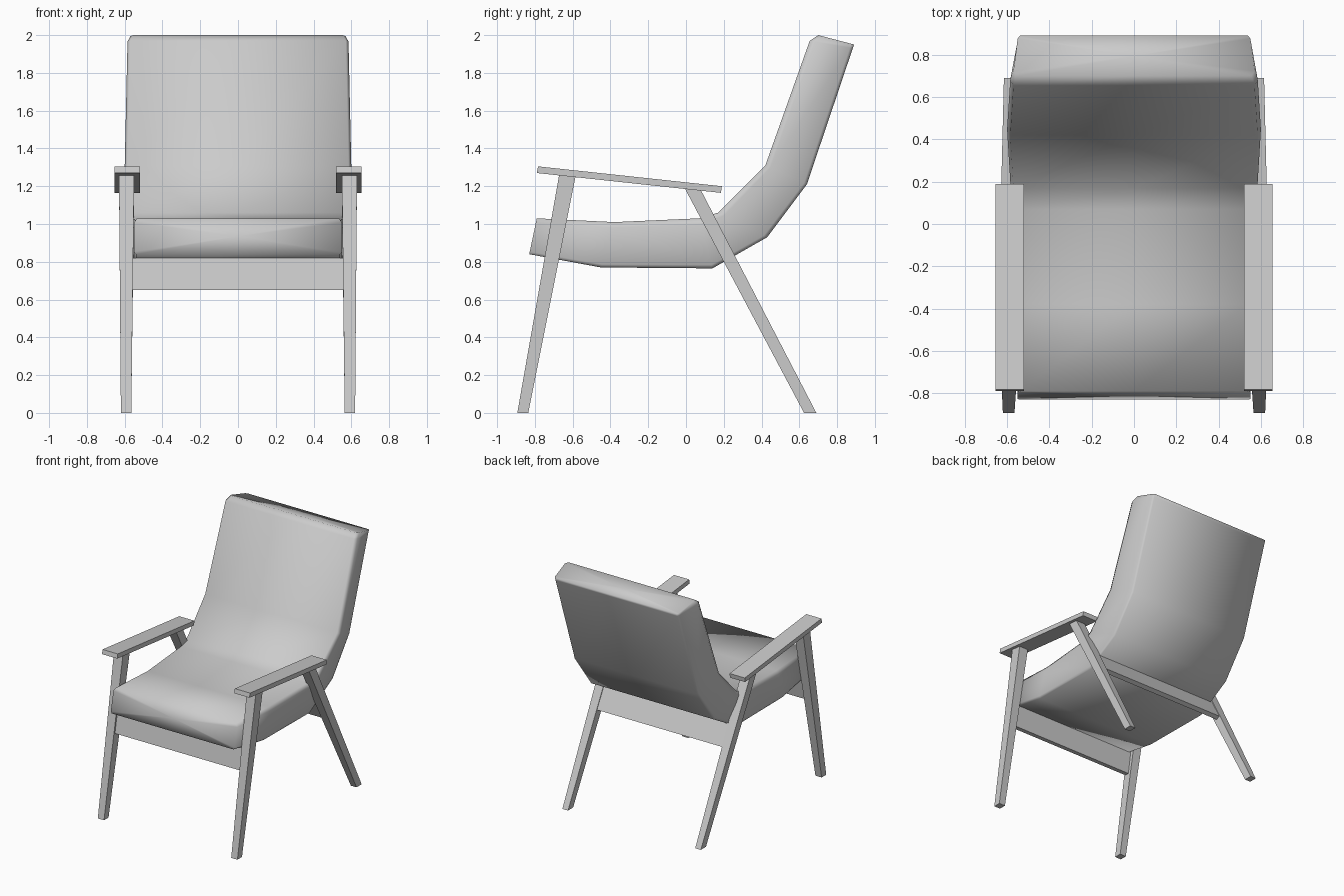
import bpy, bmesh

cube = bpy.data.objects.get("Cube")
if cube:
    bpy.data.objects.remove(cube, do_unlink=True)

grey = bpy.data.materials.new("light_grey")
grey.use_nodes = True
grey.diffuse_color = (0.6, 0.6, 0.6, 1)
grey.node_tree.nodes["Principled BSDF"].inputs["Base Color"].default_value = (0.6, 0.6, 0.6, 1)


def finish(name, bm, smooth=False):
    """Turn a bmesh into a named object with the shared material."""
    bmesh.ops.recalc_face_normals(bm, faces=bm.faces)
    for face in bm.faces:
        face.smooth = smooth
    mesh = bpy.data.meshes.new(name)
    bm.to_mesh(mesh)
    bm.free()
    mesh.materials.append(grey)
    obj = bpy.data.objects.new(name, mesh)
    bpy.context.collection.objects.link(obj)
    return obj


def loft(bm, rings):
    """Skin closed rings of equal length; return the two end caps."""
    loops = [[bm.verts.new(p) for p in ring] for ring in rings]
    n = len(loops[0])
    for a, b in zip(loops, loops[1:]):
        for i in range(n):
            j = (i + 1) % n
            bm.faces.new((a[i], a[j], b[j], b[i]))
    return [bm.faces.new(loops[0]), bm.faces.new(loops[-1])]


def bar(name, rings):
    bm = bmesh.new()
    loft(bm, rings)
    return finish(name, bm)


def side_panel(profile, inner, outer):
    """Rings for a (y, z) profile spanning inner to outer x."""
    return [[(x, y, z) for y, z in profile] for x in (inner, outer)]


# Upholstered shell: top/front point, underside/back point, half width
stations = [
    ((-0.79, 1.03), (-0.83, 0.84), 0.55),
    ((-0.38, 1.01), (-0.45, 0.77), 0.55),
    ((0.07, 1.03), (0.14, 0.765), 0.57),
    ((0.17, 1.06), (0.43, 0.93), 0.585),
    ((0.42, 1.31), (0.64, 1.21), 0.60),
    ((0.655, 1.97), (0.883, 1.93), 0.585),
    ((0.70, 2.0), (0.89, 1.95), 0.57),
]


def section(front, back, w):
    half = [(w - 0.015, 0), (w, 0.12), (0.55, 0.93), (0.54, 1)]
    outline = [(0, 0)] + half + [(0, 1)] + [(-x, t) for x, t in reversed(half)]
    return [(x, front[0] + (back[0] - front[0]) * t,
             front[1] + (back[1] - front[1]) * t) for x, t in outline]


bm = bmesh.new()
caps = loft(bm, [section(*s) for s in stations])
bmesh.ops.poke(bm, faces=caps)
finish("upholstered_seat_and_back", bm, smooth=True)


# Tapered leg between foot and top, each (y front, z, y back, z, x in, x out)
def leg_rings(foot, top, side):
    rings = []
    for y0, z0, y1, z1, xi, xo in (foot, top):
        rings.append([(side * xi, y0, z0), (side * xo, y0, z0),
                      (side * xo, y1, z1), (side * xi, y1, z1)])
    return rings


for side, label in ((1, "left"), (-1, "right")):
    bar("front_leg_" + label, leg_rings(
        (-0.893, 0, -0.835, 0, 0.565, 0.62),
        (-0.672, 1.258, -0.585, 1.249, 0.55, 0.63), side))
    bar("back_leg_" + label, leg_rings(
        (0.625, 0, 0.69, 0, 0.565, 0.615),
        (-0.005, 1.186, 0.08, 1.177, 0.55, 0.63), side))
    # Sloping armrest
    bar("armrest_" + label, side_panel(
        [(-0.79, 1.27), (-0.783, 1.305), (0.19, 1.2), (0.185, 1.165)],
        side * 0.52, side * 0.655))

# Cross rails following the slope of the legs
bar("front_rail", side_panel(
    [(-0.765, 0.65), (-0.73, 0.65), (-0.70, 0.82), (-0.735, 0.82)], -0.57, 0.57))
bar("back_rail", side_panel(
    [(0.302, 0.66), (0.335, 0.675), (0.25, 0.835), (0.217, 0.82)], -0.57, 0.57))
